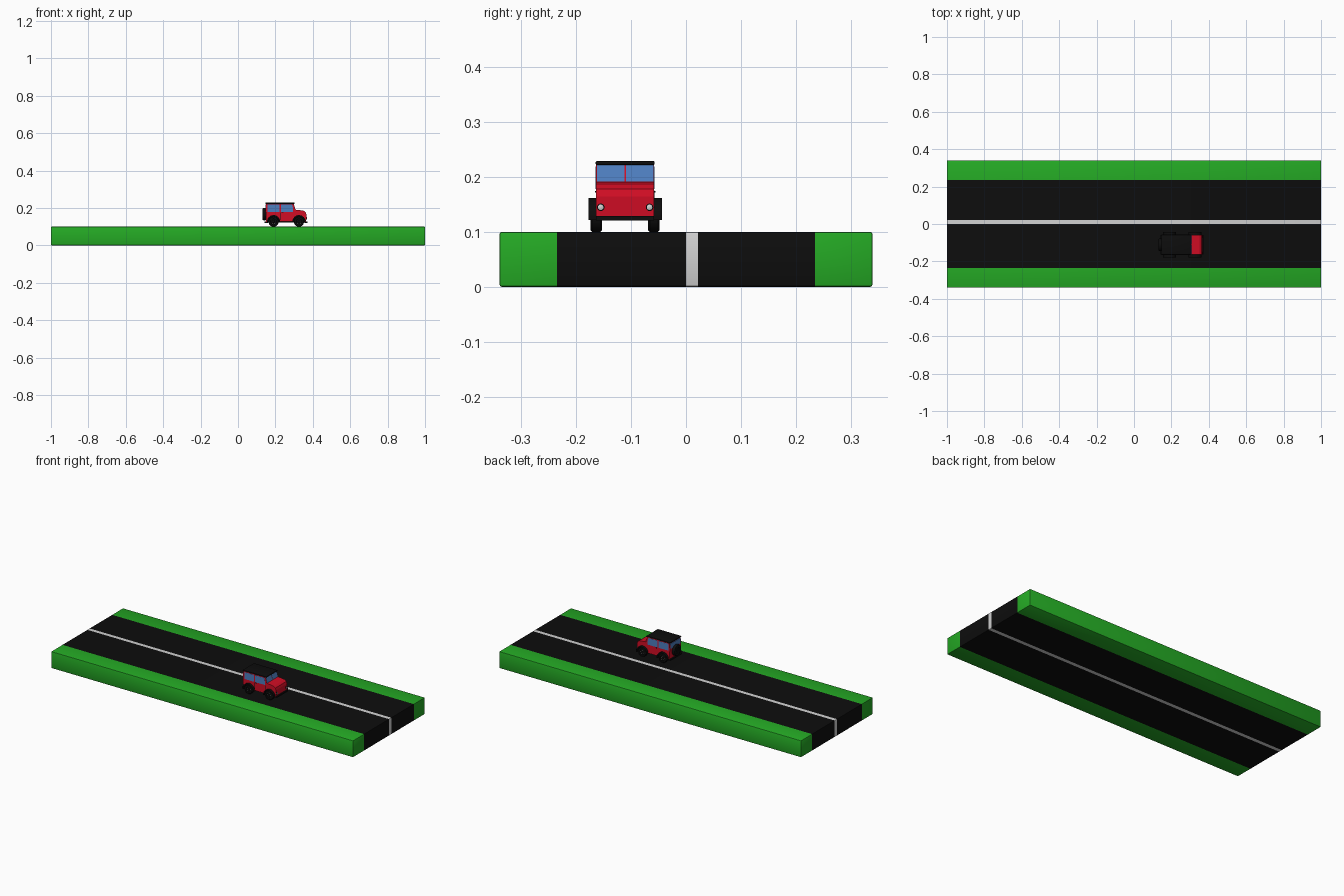
import bpy, bmesh, math
from mathutils import Vector

if "Cube" in bpy.data.objects:
    bpy.data.objects.remove(bpy.data.objects["Cube"])

def mat(name, r, g, b):
    m = bpy.data.materials.new(name)
    m.diffuse_color = (r, g, b, 1)
    m.use_nodes = True
    m.node_tree.nodes["Principled BSDF"].inputs["Base Color"].default_value = m.diffuse_color
    return m

GREEN = mat("grass green", 0.018, 0.40, 0.018)
BLACK = mat("black", 0.004, 0.004, 0.004)
WHITE = mat("line white", 0.64, 0.64, 0.64)
RED = mat("paint red", 0.64, 0.004, 0.018)
BLUE = mat("glass blue", 0.075, 0.21, 0.52)
CY = -0.111          # car centre line
HW = 0.0527          # body half width

def finish(name, bm, *mats, smooth=False):
    bmesh.ops.recalc_face_normals(bm, faces=bm.faces)
    me = bpy.data.meshes.new(name)
    bm.to_mesh(me)
    bm.free()
    ob = bpy.data.objects.new(name, me)
    bpy.context.collection.objects.link(ob)
    for m in mats:
        me.materials.append(m)
    if smooth:
        bpy.ops.object.select_all(action='DESELECT')
        ob.select_set(True)
        bpy.context.view_layer.objects.active = ob
        bpy.ops.object.shade_smooth_by_angle(angle=math.radians(40))
    return ob

def box_bm(x0, x1, y0, y1, z0, z1):
    bm = bmesh.new()
    bmesh.ops.create_cube(bm, size=1)
    for v in bm.verts:
        v.co = Vector(((x0 + x1) / 2 + v.co.x * (x1 - x0),
                       (y0 + y1) / 2 + v.co.y * (y1 - y0),
                       (z0 + z1) / 2 + v.co.z * (z1 - z0)))
    return bm

def box(name, m, *dims, bevel=0):
    bm = box_bm(*dims)
    if bevel:
        bmesh.ops.bevel(bm, geom=bm.edges[:], offset=bevel, segments=2, affect='EDGES', profile=0.5)
    return finish(name, bm, m, smooth=bevel > 0)

def prism(name, m, pts, y0, y1):
    """Extrude an (x, z) outline from y0 to y1."""
    return solid(name, m, [(x, y0, z) for x, z in pts], (0, y1 - y0, 0))

def solid(name, m, pts, offset):
    """Extrude a flat 3D polygon along an offset."""
    bm = bmesh.new()
    f = bm.faces.new([bm.verts.new(p) for p in pts])
    ext = bmesh.ops.extrude_face_region(bm, geom=[f], use_keep_orig=True)
    for v in ext["geom"]:
        if isinstance(v, bmesh.types.BMVert):
            v.co += Vector(offset)
    return finish(name, bm, m)

def lathe(name, m, profile, centre, axis, steps=32):
    """Spin (radius, along) points round an axis ('x' or 'y')."""
    bm = bmesh.new()
    rings = []
    for i in range(steps):
        a = 2 * math.pi * i / steps
        ring = []
        for r, t in profile:
            u, w = r * math.cos(a), r * math.sin(a)
            p = (t, u, w) if axis == 'x' else (u, t, w)
            ring.append(bm.verts.new(Vector(centre) + Vector(p)))
        rings.append(ring)
    for i in range(steps):
        a, b = rings[i], rings[(i + 1) % steps]
        for j in range(len(profile) - 1):
            bm.faces.new((a[j], a[j + 1], b[j + 1], b[j]))
    for k in (0, -1):
        bm.faces.new([r[k] for r in rings])
    return finish(name, bm, m, smooth=True)

def arc(cx, cz, r, a0, a1, n=12):
    return [(cx + r * math.cos(math.radians(a0 + (a1 - a0) * i / n)),
             cz + r * math.sin(math.radians(a0 + (a1 - a0) * i / n))) for i in range(n + 1)]

# Road slab with verges, cut into coloured strips
bm = box_bm(-1, 1, -0.34, 0.34, 0, 0.1)
bmesh.ops.bevel(bm, geom=bm.edges[:], offset=0.004, segments=2, affect='EDGES', profile=0.5)
for y in (-0.235, 0, 0.022, 0.235):
    bmesh.ops.bisect_plane(bm, geom=bm.verts[:] + bm.edges[:] + bm.faces[:],
                           plane_co=(0, y, 0), plane_no=(0, 1, 0))
for f in bm.faces:
    y = f.calc_center_median().y
    f.material_index = 0 if abs(y) > 0.235 else (2 if 0 < y < 0.022 else 1)
finish("road_slab", bm, GREEN, BLACK, WHITE, smooth=True)

# Lower body with wheel arches, and cabin
WX, WZ = (0.19, 0.326), 0.127
outline = [(0.15, 0.125)]
for wx in WX:
    outline += arc(wx, WZ, 0.031, 180, 0)
outline += [(0.364, 0.125), (0.366, 0.165), (0.362, 0.178), (0.35, 0.186),
            (0.308, 0.191), (0.148, 0.191)]
prism("lower_body", RED, outline, CY - HW, CY + HW)
front = [(0.306, 0.190), (0.297, 0.2235)]       # windscreen line, bottom to top
prism("cabin", RED, [(0.148, 0.19), front[0], front[1], (0.150, 0.2235)], CY - HW, CY + HW)
box("roof", BLACK, 0.146, 0.302, CY - HW - 0.001, CY + HW + 0.001, 0.2225, 0.229, bevel=0.0015)
box("chassis", BLACK, 0.155, 0.355, CY - 0.034, CY + 0.034, 0.122, 0.165)

# Bumpers
box("front_bumper", BLACK, 0.355, 0.372, CY - HW, CY + HW, 0.121, 0.129)
box("rear_bumper", BLACK, 0.142, 0.16, CY - HW, CY + HW, 0.121, 0.129)

# Windscreen panes, each side of the centre post
for s in (-1, 1):
    ya, yb = CY + s * 0.0015, CY + s * (HW - 0.001)
    (xa, za), (xb, zb) = front
    solid("windscreen_pane", BLUE, [(xa, ya, za + 0.002), (xa, yb, za + 0.002), (xb, yb, zb), (xb, ya, zb)],
          (0.0012, 0, 0))
box("rear_window", BLUE, 0.1465, 0.150, CY - HW + 0.006, CY + HW - 0.006, 0.188, 0.219)

for s in (-1, 1):
    side = CY + s * HW
    # Side windows, door seams and handles
    prism("rear_side_window", BLUE, [(0.157, 0.178), (0.222, 0.178), (0.222, 0.219), (0.157, 0.219)],
          side - s * 0.001, side + s * 0.001)
    prism("door_window", BLUE, [(0.229, 0.178), (0.294, 0.178), (0.294, 0.2), (0.289, 0.219), (0.229, 0.219)],
          side - s * 0.001, side + s * 0.001)
    for x in (0.226, 0.299):
        box("door_seam", BLACK, x - 0.0006, x + 0.0006, side - 0.0006, side + 0.0006, 0.136, 0.176)
    box("door_handle", BLACK, 0.232, 0.242, side - 0.0025, side + 0.0025, 0.172, 0.175)
    # Headlights
    hy = CY + s * 0.0445
    lathe("headlight_ring", BLACK, [(0.0068, 0), (0.0068, 0.006)], (0.362, hy, 0.145), 'x', 20)
    lathe("headlight", WHITE, [(0.005, 0), (0.005, 0.0065), (0.003, 0.0075)], (0.362, hy, 0.145), 'x', 20)
    for wx in WX:
        # Fender flares over tyres and hubs
        flare = arc(wx, WZ, 0.035, 188, -8, 16) + arc(wx, WZ, 0.0285, -8, 188, 16)
        prism("fender_flare", BLACK, flare, side - s * 0.012, CY + s * 0.0672)
        tyre = [(0.015, -0.0105), (0.024, -0.0105), (0.027, -0.0075), (0.027, 0.0075),
                (0.024, 0.0105), (0.016, 0.0105), (0.0145, 0.007)]
        wy = CY + s * 0.0525
        lathe("tyre", BLACK, [(r, t * s) for r, t in tyre], (wx, wy, WZ), 'y')
        lathe("hub", BLACK, [(0.007, 0.0065 * s), (0.006, 0.010 * s)], (wx, wy, WZ), 'y', 16)
        for k in range(5):
            a = 2 * math.pi * k / 5 + math.pi / 2
            c = (wx + 0.0105 * math.cos(a), wy, WZ + 0.0105 * math.sin(a))
            lathe("wheel_stud", WHITE, [(0.0012, 0.006 * s), (0.0012, 0.0078 * s)], c, 'y', 8)

# Spare wheel on the back
lathe("spare_tyre", BLACK, [(0.016, 0.018), (0.030, 0.018), (0.033, 0.014), (0.033, 0.004),
                            (0.030, 0), (0.018, 0), (0.016, 0.004)], (0.132, CY, 0.167), 'x')
lathe("spare_hub", BLACK, [(0.008, 0.004), (0.007, 0.001)], (0.132, CY, 0.167), 'x', 16)
